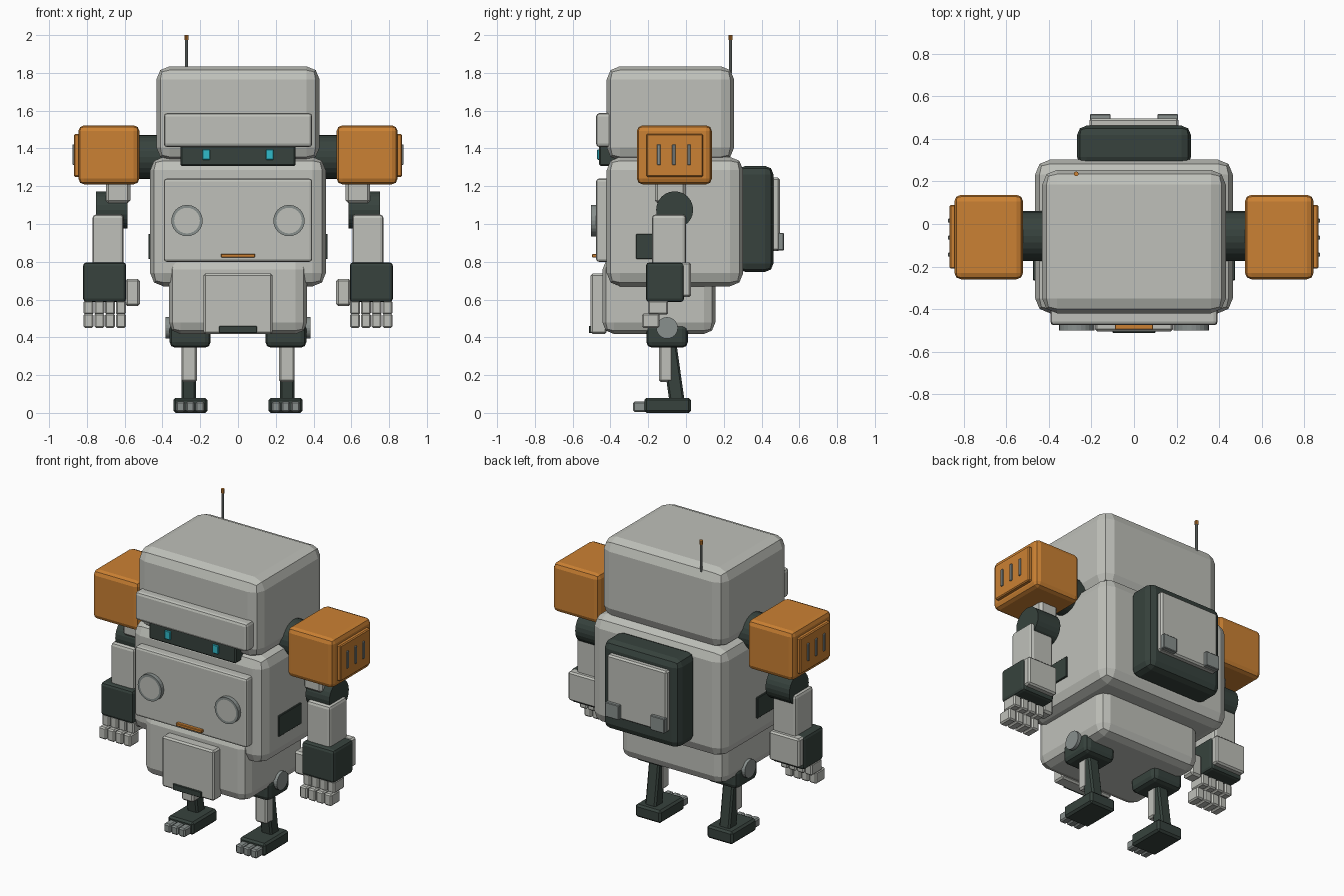
import bpy
import bmesh
from mathutils import Matrix, Vector

if "Cube" in bpy.data.objects:
    bpy.data.objects.remove(bpy.data.objects["Cube"])


def make_material(name, colour):
    material = bpy.data.materials.new(name)
    material.use_nodes = True
    rgba = (*colour, 1)
    material.diffuse_color = rgba
    material.node_tree.nodes["Principled BSDF"].inputs["Base Color"].default_value = rgba
    return material


light = make_material("light_grey", (0.52, 0.53, 0.49))
grey = make_material("mid_grey", (0.25, 0.28, 0.27))
dark = make_material("dark_green_grey", (0.038, 0.055, 0.047))
orange = make_material("orange", (0.6, 0.22, 0.033))
cyan = make_material("cyan", (0.03, 0.5, 0.6))


def finish(name, bm, materials, location=(0, 0, 0)):
    bmesh.ops.recalc_face_normals(bm, faces=bm.faces[:])
    mesh = bpy.data.meshes.new(name)
    bm.to_mesh(mesh)
    bm.free()
    for material in materials:
        mesh.materials.append(material)
    obj = bpy.data.objects.new(name, mesh)
    obj.location = location
    bpy.context.scene.collection.objects.link(obj)
    return obj


def box(name, x, y, z, material, bevel=0.01, segments=1):
    """Bevelled block filling the given x, y and z ranges."""
    spans = (x, y, z)
    centre = [sum(span) / 2 for span in spans]
    size = [abs(span[1] - span[0]) for span in spans]
    bm = bmesh.new()
    bmesh.ops.create_cube(bm, size=1, matrix=Matrix.Diagonal((*size, 1)))
    if bevel:
        bmesh.ops.bevel(bm, geom=bm.edges[:], offset=bevel, segments=segments,
                        profile=0.5, affect="EDGES")
    return finish(name, bm, [material], centre)


def rod(name, start, end, radius, material, sides=24, cap=None):
    """Cylinder from start to end; cap colours an inset disc on the far end."""
    start, end = Vector(start), Vector(end)
    axis = end - start
    turn = Vector((0, 0, 1)).rotation_difference(axis).to_matrix().to_4x4()
    bm = bmesh.new()
    bmesh.ops.create_cone(bm, cap_ends=True, segments=sides, radius1=radius,
                          radius2=radius, depth=axis.length, matrix=turn)
    if cap:
        bm.normal_update()
        far = [f for f in bm.faces if f.normal.dot(axis.normalized()) > 0.9]
        bmesh.ops.inset_region(bm, faces=far, thickness=radius * 0.18)
        far[0].material_index = 1
    materials = [material, cap] if cap else [material]
    return finish(name, bm, materials, (start + end) / 2)


# Head and face
box("head", (-0.432, 0.432), (-0.42, 0.255), (1.335, 1.835), light, 0.07, 2)
box("brow", (-0.393, 0.393), (-0.476, -0.36), (1.407, 1.587), light, 0.018, 2)
box("visor", (-0.305, 0.305), (-0.46, -0.36), (1.307, 1.43), dark, 0.008)
rod("antenna", (-0.272, 0.236, 1.8), (-0.272, 0.236, 1.98), 0.008, grey, 10)
rod("antenna_tip", (-0.272, 0.236, 1.975), (-0.272, 0.236, 2), 0.011, orange, 10)

# Torso and pelvis
box("torso", (-0.465, 0.465), (-0.42, 0.303), (0.67, 1.355), light, 0.07, 2)
box("chest_plate", (-0.393, 0.393), (-0.476, -0.38), (0.8, 1.24), light, 0.015, 2)
box("chest_strip", (-0.09, 0.09), (-0.497, -0.46), (0.823, 0.842), orange, 0.003)
box("pelvis", (-0.365, 0.365), (-0.442, 0.155), (0.418, 0.82), light, 0.06, 2)
box("pelvis_plate", (-0.183, 0.183), (-0.505, -0.42), (0.418, 0.737), light, 0.01)
box("pelvis_slot", (-0.1, 0.1), (-0.514, -0.49), (0.422, 0.46), dark, 0.003)

# Backpack
box("backpack", (-0.268, 0.268), (0.27, 0.463), (0.746, 1.308), dark, 0.045, 2)
box("backpack_panel", (-0.21, 0.21), (0.44, 0.497), (0.857, 1.245), light, 0.01)

for side, s in (("left", 1), ("right", -1)):
    def block(name, x, y, z, material, bevel=0.01, segments=1):
        return box(f"{side}_{name}", (s * x[0], s * x[1]), y, z, material, bevel, segments)

    def axle(name, x, y, z, radius, material, cap=None):
        return rod(f"{side}_{name}", (s * x[0], y, z), (s * x[1], y, z),
                   radius, material, 24, cap)

    # Paired body details
    block("eye", (0.148, 0.188), (-0.47, -0.45), (1.34, 1.394), cyan, 0.003)
    rod(f"{side}_chest_lamp", (s * 0.27, -0.45, 1.018), (s * 0.27, -0.502, 1.018),
        0.083, grey, 24, light)
    block("side_vent", (0.44, 0.475), (-0.265, -0.04), (0.815, 0.947), dark, 0.003)
    block("backpack_tab", (0.11, 0.208), (0.48, 0.518), (0.86, 0.953), grey, 0.004)

    # Shoulder
    axle("shoulder_joint", (0.4, 0.56), -0.057, 1.355, 0.117, dark)
    block("shoulder", (0.522, 0.845), (-0.26, 0.137), (1.21, 1.522), orange, 0.03, 2)
    block("shoulder_plate", (0.83, 0.868), (-0.21, 0.09), (1.25, 1.477), orange, 0.006)
    for i in range(3):
        y = -0.144 + i * 0.08
        block(f"shoulder_slit_{i + 1}", (0.86, 0.876), (y - 0.009, y + 0.009),
              (1.312, 1.422), grey, 0.003)

    # Arm
    block("upper_arm", (0.57, 0.7), (-0.165, 0.0), (1.11, 1.24), light, 0.015)
    axle("elbow", (0.585, 0.752), -0.06, 1.075, 0.098, dark)
    block("forearm", (0.605, 0.77), (-0.18, 0.0), (0.77, 1.05), light, 0.018, 2)
    block("cuff", (0.592, 0.82), (-0.212, -0.01), (0.587, 0.797), dark, 0.018, 2)
    block("hand_guard", (0.6, 0.812), (-0.03, 0.027), (0.614, 0.797), light, 0.01)
    block("thumb", (0.52, 0.597), (-0.185, -0.1), (0.565, 0.71), light, 0.012)
    for i in range(4):
        x = 0.594 + i * 0.057
        span = (x, x + 0.052)
        block(f"finger_base_{i + 1}", span, (-0.2, -0.095), (0.52, 0.595), light, 0.008)
        block(f"finger_tip_{i + 1}", span, (-0.232, -0.14), (0.45, 0.526), light, 0.008)

    # Hip and leg
    block("hip", (0.145, 0.362), (-0.21, 0.01), (0.345, 0.475), dark, 0.03, 2)
    axle("hip_cap", (0.34, 0.383), -0.1, 0.45, 0.057, grey)
    block("thigh", (0.217, 0.3), (-0.143, -0.07), (0.163, 0.38), light, 0.01)
    shin = block("shin", (0.222, 0.298), (-0.11, -0.03), (0.05, 0.39), dark, 0.01)
    shin.rotation_euler.x = 0.14
    block("foot", (0.162, 0.342), (-0.22, 0.026), (0.0, 0.08), dark, 0.012)
    for i in range(3):
        x = 0.178 + i * 0.051
        block(f"toe_{i + 1}", (x, x + 0.047), (-0.28, -0.2), (0.005, 0.06), grey, 0.008)
